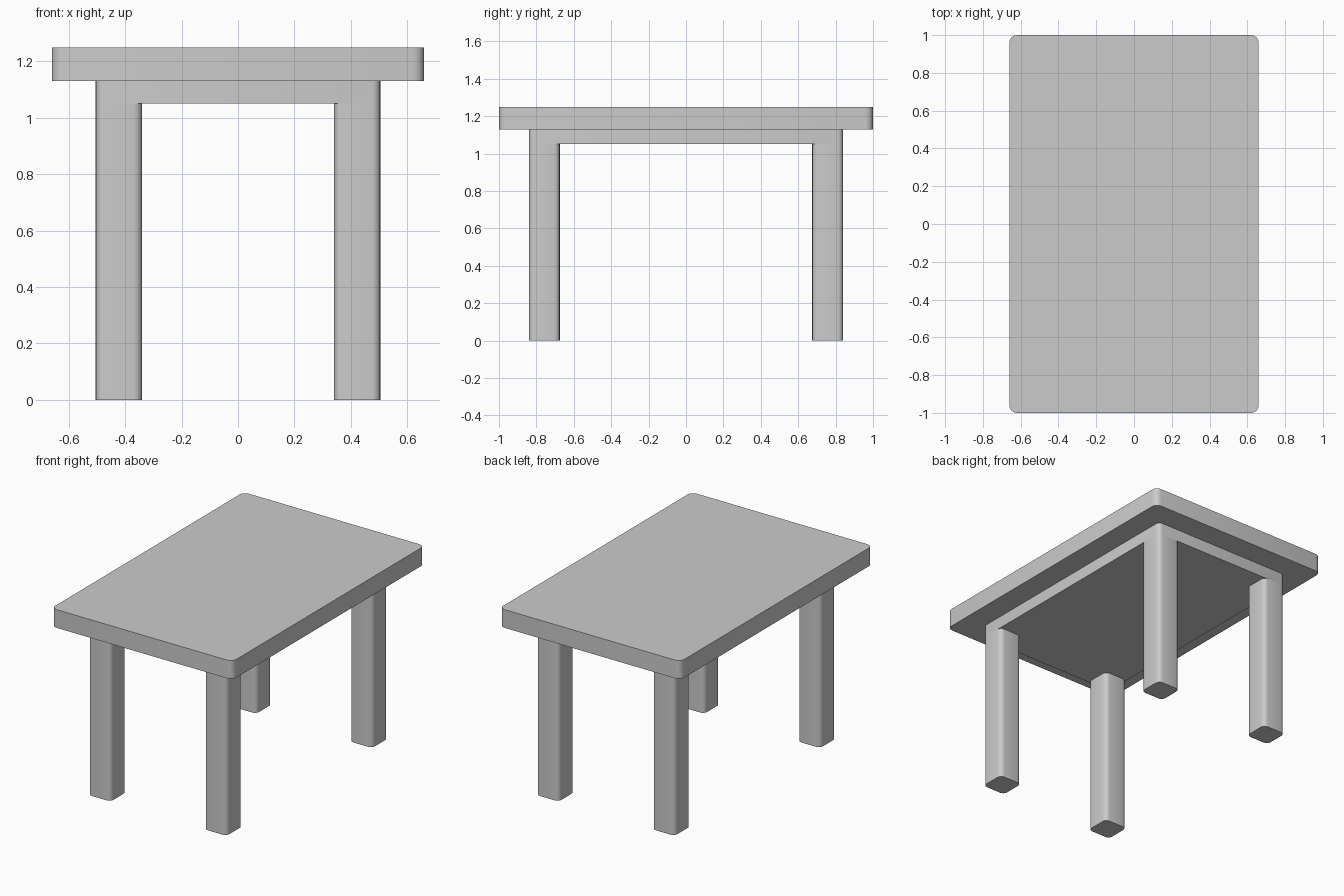
import bpy, bmesh

if "Cube" in bpy.data.objects:
    bpy.data.objects.remove(bpy.data.objects["Cube"])


def rounded_box(name, x, y, z, radius, segments=4):
    """Box from (min, max) ranges with rounded vertical edges."""
    bm = bmesh.new()
    bmesh.ops.create_cube(bm, size=1)
    for v in bm.verts:
        v.co = [r[0] if c < 0 else r[1] for c, r in zip(v.co, (x, y, z))]
    upright = [e for e in bm.edges
               if abs(e.verts[0].co.z - e.verts[1].co.z) > 0.01]
    bmesh.ops.bevel(bm, geom=upright, offset=radius, segments=segments,
                    profile=0.5, affect='EDGES')
    mesh = bpy.data.meshes.new(name)
    bm.to_mesh(mesh)
    bm.free()
    obj = bpy.data.objects.new(name, mesh)
    bpy.context.collection.objects.link(obj)
    bpy.ops.object.select_all(action='DESELECT')
    obj.select_set(True)
    bpy.context.view_layer.objects.active = obj
    bpy.ops.object.shade_smooth_by_angle(angle=0.6)
    return obj


# Overhanging top slab
rounded_box("tabletop", (-0.66, 0.66), (-1, 1), (1.13, 1.25), 0.04)

# Solid apron block, flush with the outside of the legs
rounded_box("apron", (-0.505, 0.505), (-0.84, 0.84), (1.05, 1.13), 0.03)

# Four square legs with softened edges
for side, sx in (("left", -1), ("right", 1)):
    for end, sy in (("front", -1), ("back", 1)):
        rounded_box(f"{end}_{side}_leg",
                    sorted((sx * 0.34, sx * 0.505)),
                    sorted((sy * 0.675, sy * 0.84)),
                    (0, 1.05), 0.03)
